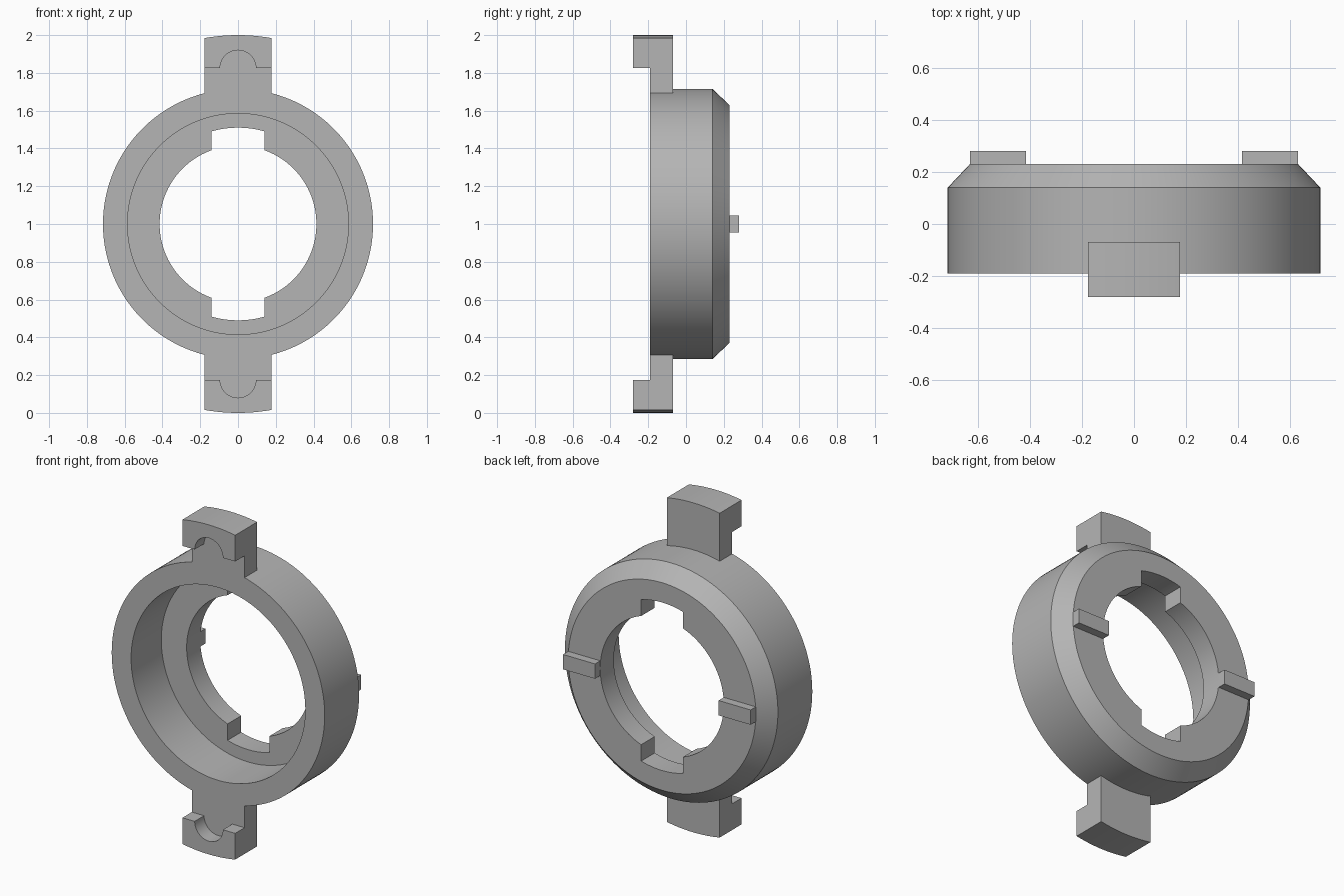
import bpy, bmesh, math
from mathutils import Vector

cube = bpy.data.objects.get("Cube")
if cube:
    bpy.data.objects.remove(cube, do_unlink=True)

CENTRE_Z = 1.0
SEGMENTS = 144

grey = bpy.data.materials.new("plain grey")
grey.use_nodes = True
colour = (0.46, 0.46, 0.46, 1)
grey.diffuse_color = colour
grey.node_tree.nodes["Principled BSDF"].inputs["Base Color"].default_value = colour


def finish(bm, name):
    bmesh.ops.recalc_face_normals(bm, faces=bm.faces)
    mesh = bpy.data.meshes.new(name)
    bm.to_mesh(mesh)
    bm.free()
    mesh.materials.append(grey)
    obj = bpy.data.objects.new(name, mesh)
    bpy.context.collection.objects.link(obj)
    return obj


def smooth(obj):
    bpy.ops.object.select_all(action="DESELECT")
    obj.select_set(True)
    bpy.context.view_layer.objects.active = obj
    bpy.ops.object.shade_smooth_by_angle(angle=math.radians(25))


def lathe(name, profile):
    """Revolve a closed (radius, y) profile about the y axis."""
    bm = bmesh.new()
    rings = []
    for i in range(SEGMENTS):
        a = math.tau * i / SEGMENTS
        rings.append([bm.verts.new((r * math.cos(a), y, CENTRE_Z + r * math.sin(a)))
                      for r, y in profile])
    for i, ring in enumerate(rings):
        after = rings[(i + 1) % SEGMENTS]
        for j in range(len(profile)):
            k = (j + 1) % len(profile)
            bm.faces.new((ring[j], ring[k], after[k], after[j]))
    return finish(bm, name)


def extrude(name, outline, y0, y1):
    """Extrude an (x, z) outline, measured from the ring axis, along y."""
    bm = bmesh.new()
    face = bm.faces.new([bm.verts.new((x, y0, CENTRE_Z + z)) for x, z in outline])
    moved = bmesh.ops.extrude_face_region(bm, geom=[face])["geom"]
    bmesh.ops.translate(bm, vec=Vector((0, y1 - y0, 0)),
                        verts=[v for v in moved if isinstance(v, bmesh.types.BMVert)])
    return finish(bm, name)


def cap_arc(radius, half_width, steps=12):
    """Arc about the ring axis, running from +x to -x over the top."""
    a = math.asin(half_width / radius)
    return [(radius * math.sin(t), radius * math.cos(t))
            for t in (a - 2 * a * i / steps for i in range(steps + 1))]


def flip(points, sign):
    return [(x, z * sign) for x, z in points]


# Stepped ring with a chamfered back edge
ring = lathe("ring_body", [(0.585, -0.19), (0.715, -0.19), (0.715, 0.14),
                           (0.63, 0.23), (0.415, 0.23), (0.415, 0.10), (0.585, 0.10)])

# Key slots at the top and bottom of the hole
slot = cap_arc(0.51, 0.14)
cutter = extrude("slot_cutter", slot + [(-x, -z) for x, z in slot], 0.0, 0.4)
cutter.hide_render = True
cutter.hide_set(True)
cut = ring.modifiers.new("slots", "BOOLEAN")
cut.operation = "DIFFERENCE"
cut.solver = "EXACT"
cut.object = cutter
bpy.context.view_layer.objects.active = ring
bpy.ops.object.modifier_apply(modifier=cut.name)
bpy.data.objects.remove(cutter, do_unlink=True)
smooth(ring)

# Lugs with a hooked front lip that has a round notch
HALF = 0.177
LIP = 0.825
NOTCH = 0.095
top = cap_arc(1.0, HALF)
base = list(reversed(cap_arc(0.713, HALF)))
notch = [(-NOTCH * math.cos(t), LIP + NOTCH * math.sin(t))
         for t in (math.pi * i / 24 for i in range(25))]
for label, sign in (("upper", 1), ("lower", -1)):
    smooth(extrude(label + "_lug", flip(top + base, sign), -0.19, -0.07))
    lip = top + [(-HALF, LIP)] + notch + [(HALF, LIP)]
    smooth(extrude(label + "_lug_lip", flip(lip, sign), -0.28, -0.19))

# Drive ribs on the back face
for label, side in (("left", 1), ("right", -1)):
    extrude(label + "_rib", [(side * x, z) for x, z in
                             ((0.415, -0.045), (0.63, -0.045), (0.63, 0.045), (0.415, 0.045))],
            0.23, 0.28)
